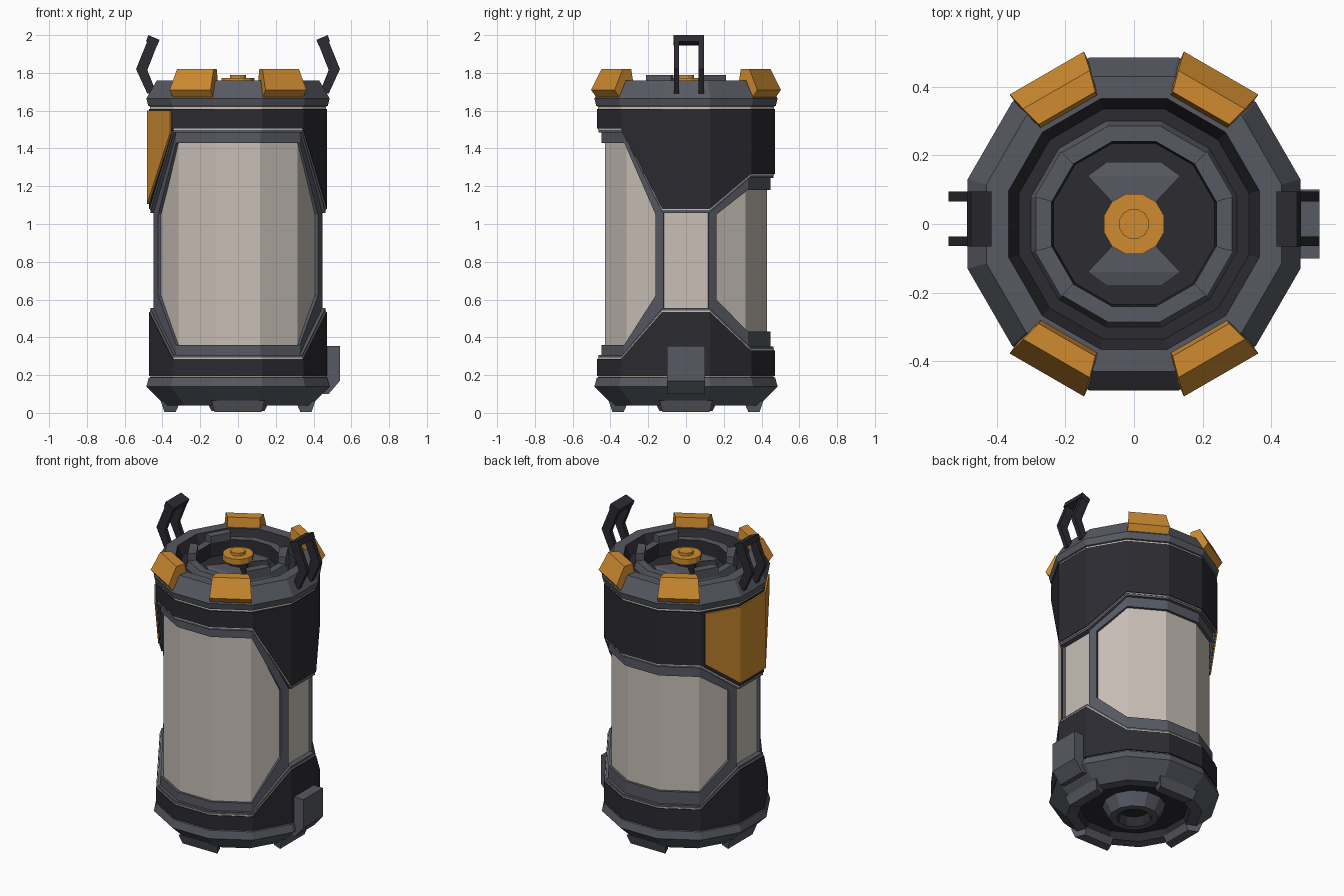
import bpy, bmesh, math
from mathutils import Vector, Matrix

if "Cube" in bpy.data.objects:
    bpy.data.objects.remove(bpy.data.objects["Cube"])

SIDES = 12


def material(name, rgb):
    m = bpy.data.materials.new(name)
    m.diffuse_color = (*rgb, 1)
    m.use_nodes = True
    m.node_tree.nodes["Principled BSDF"].inputs["Base Color"].default_value = m.diffuse_color
    return m


BLACK = material("charcoal", (0.024, 0.024, 0.031))
GREY = material("slate_grey", (0.095, 0.10, 0.122))
BEIGE = material("warm_beige", (0.58, 0.52, 0.47))
ORANGE = material("orange", (0.62, 0.26, 0.03))


def finish(name, bm, mats):
    bmesh.ops.recalc_face_normals(bm, faces=bm.faces)
    me = bpy.data.meshes.new(name)
    bm.to_mesh(me)
    bm.free()
    for m in mats:
        me.materials.append(m)
    ob = bpy.data.objects.new(name, me)
    bpy.context.collection.objects.link(ob)
    return ob


def wall_point(u, apothem, z):
    """Point on the 12-sided wall; whole u = corner at 15 + 30u degrees."""
    def corner(k):
        a = math.radians(15 + 30 * k)
        r = apothem / math.cos(math.pi / SIDES)
        return Vector((r * math.cos(a), r * math.sin(a), z))
    k = math.floor(u)
    return corner(k).lerp(corner(k + 1), u - k)


def turned(name, profile, mats, colours=None):
    """Revolve an (apothem, z) profile; colours gives a material per segment."""
    bm = bmesh.new()
    rings = [[bm.verts.new(wall_point(k, a, z)) for k in range(SIDES)] for a, z in profile]
    for i in range(len(rings) - 1):
        for k in range(SIDES):
            j = (k + 1) % SIDES
            f = bm.faces.new((rings[i][k], rings[i][j], rings[i + 1][j], rings[i + 1][k]))
            f.material_index = colours[i] if colours else 0
    for ring, c in ((rings[0], 0), (rings[-1], -1)):
        bm.faces.new(ring).material_index = colours[c] if colours else 0
    return finish(name, bm, mats)


def band(name, cols, outer, inner, mat, closed=True):
    """Wall plate with its own low and high z at each (u, low, high) column."""
    bm = bmesh.new()
    secs = [[bm.verts.new(wall_point(u, a, z)) for a, z in
             ((outer, lo), (outer, hi), (inner, hi), (inner, lo))] for u, lo, hi in cols]
    n = len(secs)
    for i in range(n if closed else n - 1):
        s, t = secs[i], secs[(i + 1) % n]
        for j in range(4):
            bm.faces.new((s[j], t[j], t[(j + 1) % 4], s[(j + 1) % 4]))
    if not closed:
        bm.faces.new(secs[0])
        bm.faces.new(secs[-1])
    return finish(name, bm, [mat])


def block(name, pts, angle, mat, shift=0.0):
    """Radial solid from (radius, z, half width) outline, turned to an angle."""
    bm = bmesh.new()
    a = [bm.verts.new((r, shift - w, z)) for r, z, w in pts]
    b = [bm.verts.new((r, shift + w, z)) for r, z, w in pts]
    bm.faces.new(a)
    bm.faces.new(b)
    for i in range(len(pts)):
        j = (i + 1) % len(pts)
        bm.faces.new((a[i], a[j], b[j], b[i]))
    bm.transform(Matrix.Rotation(math.radians(angle), 4, 'Z'))
    return finish(name, bm, [mat])


# inner canister showing through the windows
turned("canister_core", [(0.43, 0.15), (0.43, 1.64)], [BEIGE])

# edge heights of the dark shells: right side, back, left side, front corners
upper = [1.08] + [1.265] * 4 + [1.08] * 2 + [1.505] * 4 + [1.08]
lower = [0.535] + [0.33] * 4 + [0.535] * 2 + [0.285] * 4 + [0.535]
band("upper_shell", [(k, z, 1.61) for k, z in enumerate(upper)], 0.472, 0.42, BLACK)
band("lower_shell", [(k, 0.195, z) for k, z in enumerate(lower)], 0.472, 0.42, BLACK)

# pale seam and grey lip along each shell edge
for label, edge, s in (("upper", upper, -1), ("lower", lower, 1)):
    for part, d0, d1, a, m in (("seam", -0.01, 0.007, 0.467, BEIGE),
                               ("lip", 0.007, 0.021, 0.464, GREY)):
        band(f"{label}_{part}", [(k, *sorted((z + s * d0, z + s * d1)))
             for k, z in enumerate(edge)], a, 0.42, m)


# window frames
def edge_at(edge, u):
    k = int(u)
    return edge[k] + (edge[(k + 1) % SIDES] - edge[k]) * (u - k)


us = [0, 0.2, 1, 2, 3, 4, 4.8, 5, 6, 6.2, 7, 8, 9, 10, 10.8, 11]
top_in = {0.2: 1.05, 4.8: 1.05, 6.2: 1.05, 10.8: 1.05}
low_in = {0.2: 0.60, 4.8: 0.60, 6.2: 0.62, 10.8: 0.62}
for u in us:
    if u == int(u):
        side = u in (0, 5, 6, 11)
        back = 1 <= u <= 4
        top_in[u] = 1.06 if side else 1.18 if back else 1.43
        low_in[u] = 0.555 if side else 0.43 if back else 0.36
band("upper_frame", [(u, top_in[u], edge_at(upper, u) + 0.01) for u in us], 0.447, 0.42, GREY)
band("lower_frame", [(u, edge_at(lower, u) - 0.01, low_in[u]) for u in us], 0.447, 0.42, GREY)
for i, (u0, u1) in enumerate(((0, 0.2), (4.8, 5), (6, 6.2), (10.8, 11))):
    band(f"frame_post_{i}", [(u0, 0.54, 1.08), (u1, 0.54, 1.08)], 0.447, 0.42, GREY, False)

# orange plate wrapped round the left side
band("side_plate", [(4.12, 1.27, 1.6), (5, 1.105, 1.6), (6, 1.105, 1.6), (6.95, 1.485, 1.6)],
     0.482, 0.45, ORANGE, False)

# base with recessed underside and hub
turned("base", [(0.43, 0.205), (0.463, 0.2), (0.463, 0.19), (0.472, 0.187), (0.485, 0.14),
                (0.385, 0.04), (0.32, 0.04), (0.31, 0.09), (0.18, 0.09),
                (0.14, 0.01), (0.10, 0.01), (0.09, 0.07)],
       [GREY, BLACK, BEIGE], [2, 2, 0, 0, 0, 0, 1, 1, 0, 0, 1, 1])
for a in (0, 90, 180, 270):
    block("foot", [(0.31, 0.05, 0.10), (0.41, 0.065, 0.14), (0.39, 0.005, 0.125),
                   (0.33, 0.005, 0.10)], a, GREY)
block("side_catch", [(0.45, 0.355, 0.10), (0.54, 0.355, 0.10), (0.54, 0.17, 0.10),
                     (0.48, 0.10, 0.10), (0.45, 0.10, 0.10)], 0, GREY)

# lid with stepped well
turned("lid", [(0.43, 1.60), (0.465, 1.61), (0.465, 1.622), (0.475, 1.625), (0.485, 1.665),
               (0.43, 1.76), (0.365, 1.76), (0.335, 1.70), (0.30, 1.70), (0.285, 1.745),
               (0.24, 1.745), (0.235, 1.66), (0.17, 1.66)],
       [GREY, BLACK, BEIGE], [2, 2, 0, 0, 0, 0, 1, 1, 0, 0, 1, 1])
for a in (30, 150, 210, 330):
    block("lid_lug", [(0.24, 1.73, 0.063), (0.24, 1.79, 0.063), (0.29, 1.79, 0.077),
                      (0.29, 1.72, 0.077)], a, GREY)
for a in (90, 270):
    block("well_wedge", [(0.05, 1.65, 0.05), (0.05, 1.71, 0.05), (0.14, 1.71, 0.135),
                         (0.18, 1.70, 0.08), (0.18, 1.65, 0.08), (0.14, 1.65, 0.135)], a, GREY)
turned("valve_stem", [(0.06, 1.65), (0.06, 1.75)], [BLACK])
turned("valve_knob", [(0.088, 1.735), (0.088, 1.772), (0.043, 1.772), (0.043, 1.79)], [ORANGE])

# four orange clamps
for a in (60, 120, 240, 300):
    block("lid_clamp", [(0.47, 1.66, 0.122), (0.508, 1.71, 0.125), (0.452, 1.82, 0.112),
                        (0.39, 1.82, 0.095), (0.378, 1.755, 0.095), (0.43, 1.70, 0.115)],
          a, ORANGE)

# two upright bail handles
leg = [(0.43, 1.69), (0.48, 1.815), (0.425, 1.955), (0.475, 1.98), (0.54, 1.82), (0.48, 1.69)]
bar = [(0.415, 1.975), (0.427, 1.945), (0.487, 1.967), (0.475, 2.0)]
for a, s in ((0, 1), (180, -1)):
    for y in (-0.05, 0.08):
        block("handle_leg", [(r, z, 0.014) for r, z in leg], a, BLACK, s * y)
    block("handle_bar", [(r, z, 0.08) for r, z in bar], a, BLACK, s * 0.015)
